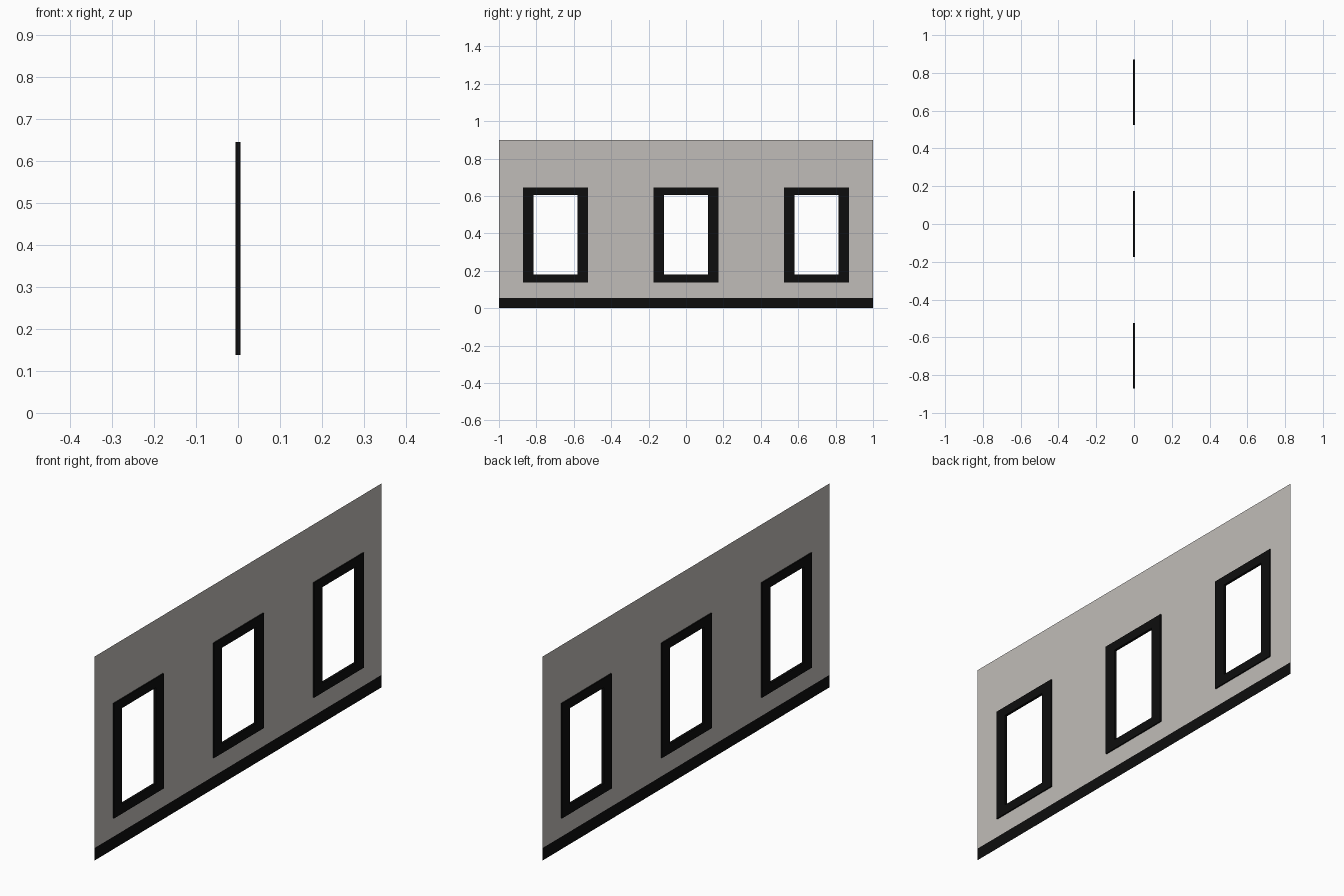
import bpy, bmesh

if "Cube" in bpy.data.objects:
    bpy.data.objects.remove(bpy.data.objects["Cube"])

def material(name, rgb):
    m = bpy.data.materials.new(name)
    m.diffuse_color = (*rgb, 1)
    m.use_nodes = True
    m.node_tree.nodes["Principled BSDF"].inputs["Base Color"].default_value = m.diffuse_color
    return m

plaster = material("warm_grey_plaster", (0.53, 0.505, 0.48))
black = material("black_trim", (0.004, 0.004, 0.004))

def add_object(name, bm, mats):
    me = bpy.data.meshes.new(name)
    bm.to_mesh(me)
    bm.free()
    for m in mats:
        me.materials.append(m)
    ob = bpy.data.objects.new(name, me)
    bpy.context.collection.objects.link(ob)
    return ob

CENTRES = (-0.698, 0.0, 0.698)
IN_Y, IN_Z0, IN_Z1 = 0.118, 0.18, 0.604      # opening
OUT_Y, OUT_Z0, OUT_Z1 = 0.174, 0.138, 0.645  # frame outline
BASE = 0.055

# Thin wall sheet with three window openings and a dark skirting stripe
ys = [-1.0] + [c + s * IN_Y for c in CENTRES for s in (-1, 1)] + [1.0]
zs = [0.0, BASE, IN_Z0, IN_Z1, 0.9]
bm = bmesh.new()
grid = [[bm.verts.new((0, y, z)) for z in zs] for y in ys]
for i in range(len(ys) - 1):
    for j in range(len(zs) - 1):
        if j == 2 and i % 2 == 1:
            continue
        f = bm.faces.new((grid[i][j], grid[i + 1][j], grid[i + 1][j + 1], grid[i][j + 1]))
        f.material_index = 1 if j == 0 else 0
add_object("wall", bm, (plaster, black))

# Window frames: a small rectangular section swept round each opening
def window_frame(name, cy, half_x=0.0055):
    bm = bmesh.new()
    section = ((-half_x, 0), (half_x, 0), (half_x, 1), (-half_x, 1))
    rings = []
    for sy, top in ((-1, 0), (1, 0), (1, 1), (-1, 1)):
        ring = []
        for x, t in section:
            y = cy + sy * (IN_Y + t * (OUT_Y - IN_Y))
            z = (IN_Z1 + t * (OUT_Z1 - IN_Z1)) if top else (IN_Z0 + t * (OUT_Z0 - IN_Z0))
            ring.append(bm.verts.new((x, y, z)))
        rings.append(ring)
    for k in range(4):
        a, b = rings[k], rings[(k + 1) % 4]
        for s in range(4):
            n = (s + 1) % 4
            bm.faces.new((a[s], a[n], b[n], b[s]))
    bmesh.ops.recalc_face_normals(bm, faces=bm.faces)
    add_object(name, bm, (black,))

for label, cy in zip(("front", "middle", "back"), CENTRES):
    window_frame("window_frame_" + label, cy)
